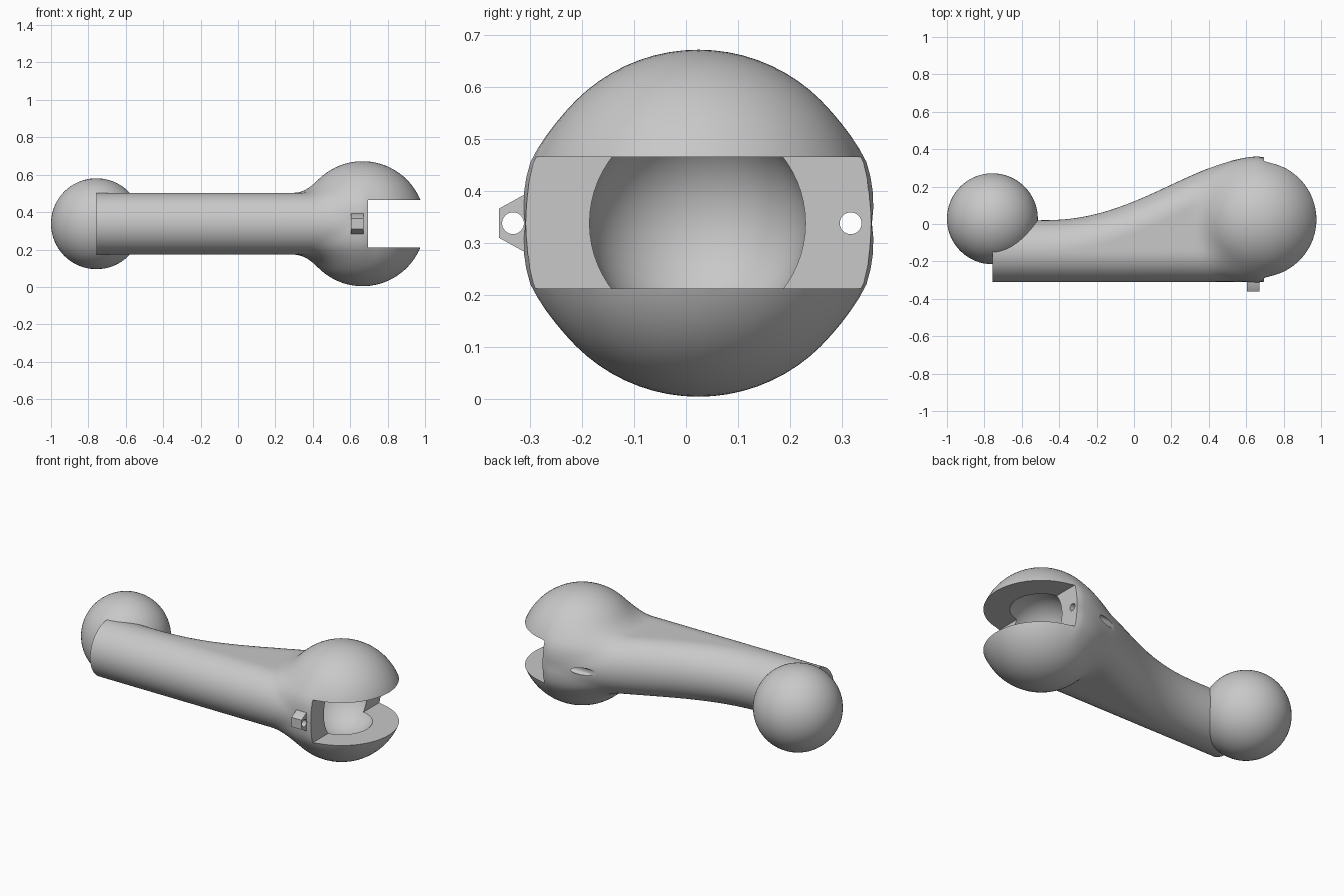
import bpy, bmesh, math
from mathutils import Matrix, Vector

old = bpy.data.objects.get("Cube")
if old:
    bpy.data.objects.remove(old, do_unlink=True)

MID = 0.338                              # height of the centre plane
HEAD = Vector((0.666, 0.024, MID))       # socket head centre
HEAD_R, TUBE_R, FRONT = 0.334, 0.165, -0.31
START = -0.757

grey = bpy.data.materials.new("light_grey")
grey.use_nodes = True
grey.diffuse_color = (0.58, 0.58, 0.58, 1)
grey.node_tree.nodes["Principled BSDF"].inputs["Base Color"].default_value = (0.58, 0.58, 0.58, 1)


def make(name, bm):
    bmesh.ops.recalc_face_normals(bm, faces=bm.faces)
    me = bpy.data.meshes.new(name)
    bm.to_mesh(me)
    bm.free()
    me.materials.append(grey)
    ob = bpy.data.objects.new(name, me)
    bpy.context.collection.objects.link(ob)
    return ob


def sphere(name, centre, r):
    bm = bmesh.new()
    bmesh.ops.create_uvsphere(bm, u_segments=64, v_segments=32, radius=r,
                              matrix=Matrix.Translation(centre))
    return make(name, bm)


def box(name, lo, hi):
    lo, hi = Vector(lo), Vector(hi)
    bm = bmesh.new()
    bmesh.ops.create_cube(bm, size=1, matrix=Matrix.Translation((lo + hi) / 2)
                          @ Matrix.Diagonal((*(hi - lo), 1)))
    return make(name, bm)


def rod_x(name, y, r, x0, x1):
    bm = bmesh.new()
    bmesh.ops.create_cone(bm, cap_ends=True, segments=32, radius1=r, radius2=r, depth=x1 - x0,
                          matrix=Matrix.Translation(((x0 + x1) / 2, y, MID))
                          @ Matrix.Rotation(math.pi / 2, 4, 'Y'))
    return make(name, bm)


def combine(target, other, operation):
    other.hide_render = True
    mod = target.modifiers.new(operation.title(), 'BOOLEAN')
    mod.operation, mod.solver, mod.object = operation, 'EXACT', other
    bpy.context.view_layer.objects.active = target
    bpy.ops.object.modifier_apply(modifier=mod.name)
    bpy.data.objects.remove(other, do_unlink=True)


def back_edge(x):
    t = min(max((x + 0.5) / (HEAD.x + 0.5), 0), 1) ** 1.2
    return 0.02 + 0.338 * t * t * (3 - 2 * t)


def blended_distance(x, y, z):
    # Arm with a stadium section
    lo, hi = FRONT + TUBE_R, back_edge(x) - TUBE_R
    arm = math.hypot(y - min(max(y, lo), hi), z) - TUBE_R
    if x > HEAD.x:
        arm = math.hypot(max(arm, 0), x - HEAD.x)
    # Round head, filleted into the arm
    head = math.sqrt((x - HEAD.x) ** 2 + (y - HEAD.y) ** 2 + z * z) - HEAD_R
    k = 0.075 * min(1, abs(z) / 0.12) + 1e-4
    h = max(k - abs(arm - head), 0)
    return min(arm, head) - h * h / (4 * k)


def body_ring(bm, x, count=72):
    cy = (FRONT + back_edge(x)) / 2
    ring = []
    for i in range(count):
        a = 2 * math.pi * i / count
        c, s = math.cos(a), math.sin(a)
        near, far = 0.0, 0.5
        for _ in range(24):
            r = (near + far) / 2
            if blended_distance(x, cy + r * c, r * s) < 0:
                near = r
            else:
                far = r
        ring.append(bm.verts.new((x, cy + near * c, MID + near * s)))
    return ring


# Arm and head lofted as one skin
stations = [START + (0.25 - START) * i / 24 for i in range(24)]
stations += [0.25 + (HEAD.x - 0.25) * i / 26 for i in range(26)]
stations += [HEAD.x + HEAD_R * math.sin(math.pi / 2 * i / 24) for i in range(24)]
bm = bmesh.new()
rings = [body_ring(bm, x) for x in stations]
for a, b in zip(rings, rings[1:]):
    for i in range(len(a)):
        j = (i + 1) % len(a)
        bm.faces.new((a[i], a[j], b[j], b[i]))
bm.faces.new(rings[0])
tip = bm.verts.new((HEAD.x + HEAD_R, HEAD.y, MID))
for i, v in enumerate(rings[-1]):
    bm.faces.new((v, rings[-1][(i + 1) % len(rings[-1])], tip))
body = make("socket_arm", bm)

# Ball at the thin end
combine(body, sphere("ball_end", (START, 0.028, MID), 0.243), 'UNION')

# Jaw slot, ball cavity and cord hole
combine(body, box("jaw_slot", (0.695, -0.6, 0.212), (1.2, 0.6, 0.465)), 'DIFFERENCE')
combine(body, sphere("ball_cavity", (HEAD.x, 0.022, MID), 0.21), 'DIFFERENCE')
combine(body, rod_x("cord_hole", 0.317, 0.021, 0.15, 0.9), 'DIFFERENCE')

# Pierced lug on the front of the head
half = [(-0.27, 0.054), (-0.313, 0.054), (-0.36, 0.028)]
outline = half + [(y, -z) for y, z in reversed(half)]
bm = bmesh.new()
face = bm.faces.new([bm.verts.new((0.604, y, MID + z)) for y, z in outline])
out = bmesh.ops.extrude_face_region(bm, geom=[face])
bmesh.ops.translate(bm, vec=(0.066, 0, 0),
                    verts=[v for v in out["geom"] if isinstance(v, bmesh.types.BMVert)])
lug = make("cord_lug", bm)
combine(lug, rod_x("lug_hole", -0.333, 0.021, 0.55, 0.75), 'DIFFERENCE')

# Smooth shading with sharp cut edges
bpy.ops.object.select_all(action='DESELECT')
for ob in (body, lug):
    ob.select_set(True)
bpy.context.view_layer.objects.active = body
bpy.ops.object.shade_smooth_by_angle(angle=math.radians(30))
